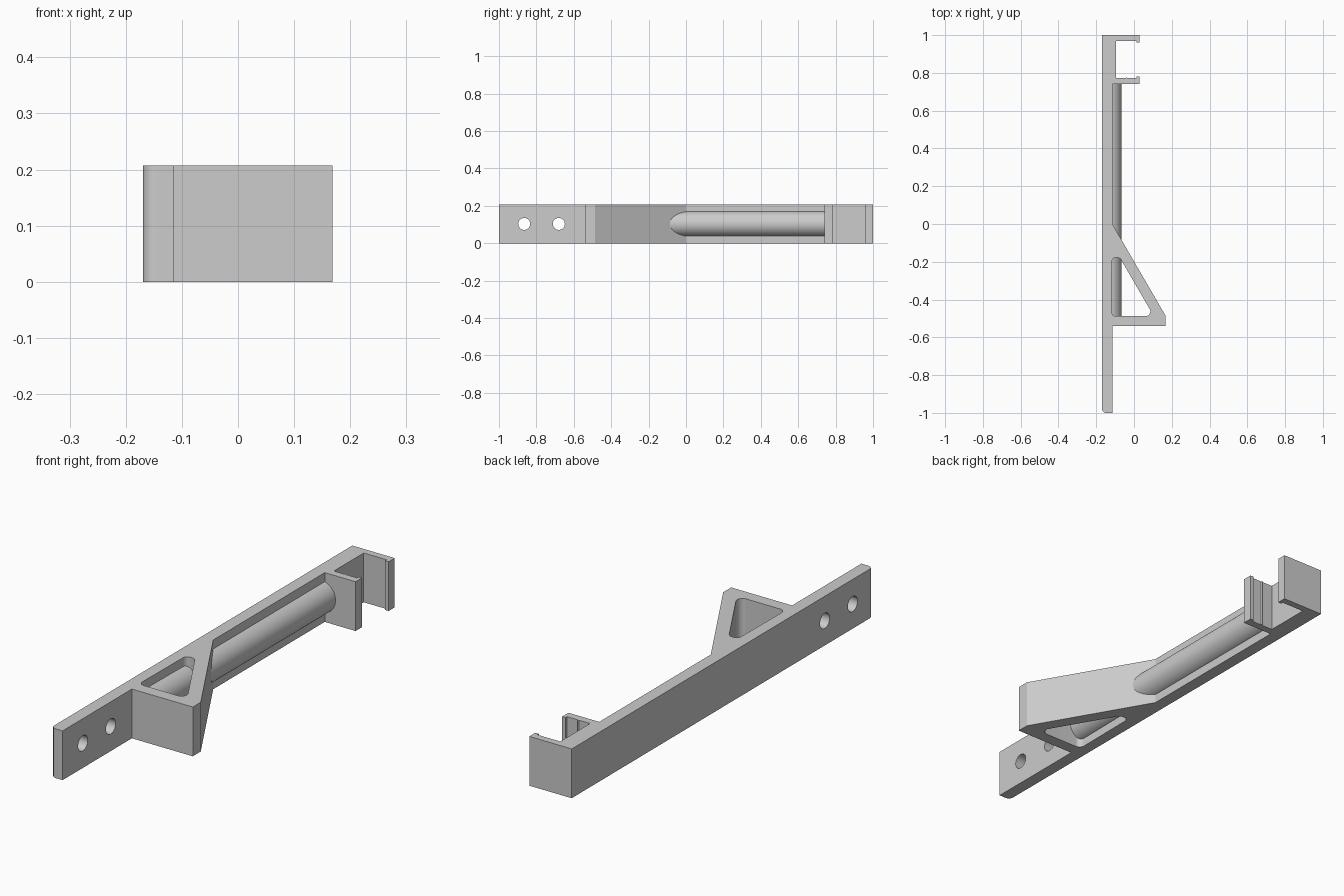
import bpy, bmesh
from math import pi, sin, cos
from mathutils import Matrix, Vector

if "Cube" in bpy.data.objects:
    bpy.data.objects.remove(bpy.data.objects["Cube"], do_unlink=True)

HEIGHT = 0.207
MID = HEIGHT / 2

grey = bpy.data.materials.new("light grey")
grey.use_nodes = True
grey.diffuse_color = (0.604, 0.604, 0.604, 1)
grey.node_tree.nodes["Principled BSDF"].inputs["Base Color"].default_value = grey.diffuse_color


def rounded(points, segments=8):
    """Replace every (x, y, radius) corner by an arc tangent to its two sides."""
    out = []
    for i, (x, y, r) in enumerate(points):
        p = Vector((x, y))
        if r == 0:
            out.append(p)
            continue
        a = (Vector(points[i - 1][:2]) - p).normalized()
        b = (Vector(points[(i + 1) % len(points)][:2]) - p).normalized()
        half = a.angle(b) / 2
        centre = p + (a + b).normalized() * r / sin(half)
        start = p + a * (r * cos(half) / sin(half)) - centre
        end = p + b * (r * cos(half) / sin(half)) - centre
        for k in range(segments + 1):
            out.append(centre + start.lerp(end, k / segments).normalized() * r)
    return out


def prism(name, points, depth, matrix=Matrix()):
    """Extrude a flat profile along its own z axis, then place it."""
    bm = bmesh.new()
    face = bm.faces.new([bm.verts.new((p[0], p[1], 0)) for p in points])
    new = bmesh.ops.extrude_face_region(bm, geom=[face], use_keep_orig=True)["geom"]
    verts = [v for v in new if isinstance(v, bmesh.types.BMVert)]
    bmesh.ops.translate(bm, verts=verts, vec=(0, 0, depth))
    bm.transform(matrix)
    bmesh.ops.recalc_face_normals(bm, faces=bm.faces)
    mesh = bpy.data.meshes.new(name)
    bm.to_mesh(mesh)
    bm.free()
    mesh.materials.append(grey)
    obj = bpy.data.objects.new(name, mesh)
    bpy.context.collection.objects.link(obj)
    return obj


def activate(obj):
    bpy.ops.object.select_all(action="DESELECT")
    obj.select_set(True)
    bpy.context.view_layer.objects.active = obj


def cut(target, cutter):
    mod = target.modifiers.new("cut", "BOOLEAN")
    mod.operation = "DIFFERENCE"
    mod.solver = "EXACT"
    mod.object = cutter
    activate(target)
    bpy.ops.object.modifier_apply(modifier=mod.name)
    bpy.data.objects.remove(cutter, do_unlink=True)


# Back plate, triangular hook and end clip in one outline
back, plate, clip_wall, tip = -0.169, -0.115, -0.095, 0.028
outline = [
    (back, -1, 0.022), (plate, -1, 0), (plate, -0.54, 0),
    (0.168, -0.54, 0), (0.168, -0.487, 0), (plate, 0, 0),
    (plate, 0.74, 0), (tip, 0.74, 0), (tip, 0.782, 0),
    (0.012, 0.782, 0), (0.012, 0.772, 0),
    (-0.036, 0.772, 0), (-0.04, 0.778, 0), (-0.044, 0.772, 0),
    (clip_wall, 0.772, 0), (clip_wall, 0.97, 0),
    (0.012, 0.97, 0), (0.012, 0.96, 0), (tip, 0.96, 0),
    (tip, 1, 0), (back, 1, 0),
]
bracket = prism("bracket", rounded(outline), HEIGHT)

# Opening through the hook
opening = [(-0.12, -0.488, 0.025), (0.105, -0.488, 0.025), (-0.075, -0.178, 0.02), (-0.117, -0.178, 0.02)]
cut(bracket, prism("opening_cutter", rounded(opening), 0.4, Matrix.Translation((0, 0, -0.1))))

# Screw holes through the plate
for y in (-0.865, -0.68):
    circle = [(0.032 * cos(2 * pi * k / 32), 0.032 * sin(2 * pi * k / 32)) for k in range(32)]
    place = Matrix.Translation((-0.3, y, MID)) @ Matrix.Rotation(pi / 2, 4, "Y")
    cut(bracket, prism("screw_hole_cutter", circle, 0.3, place))

# Half-round rib along the plate, running from the hook to the clip
radius, centre_x = 0.068, -0.133
arc = [(centre_x + radius * cos(a), radius * sin(a))
       for a in (pi * (k / 32 - 0.5) for k in range(33))]
place = Matrix.Translation((0, 0.755, MID)) @ Matrix.Rotation(pi / 2, 4, "X")
rib = prism("half_round_rib", arc, 1.265, place)

for obj in (bracket, rib):
    activate(obj)
    bpy.ops.object.shade_smooth_by_angle(angle=0.5)
